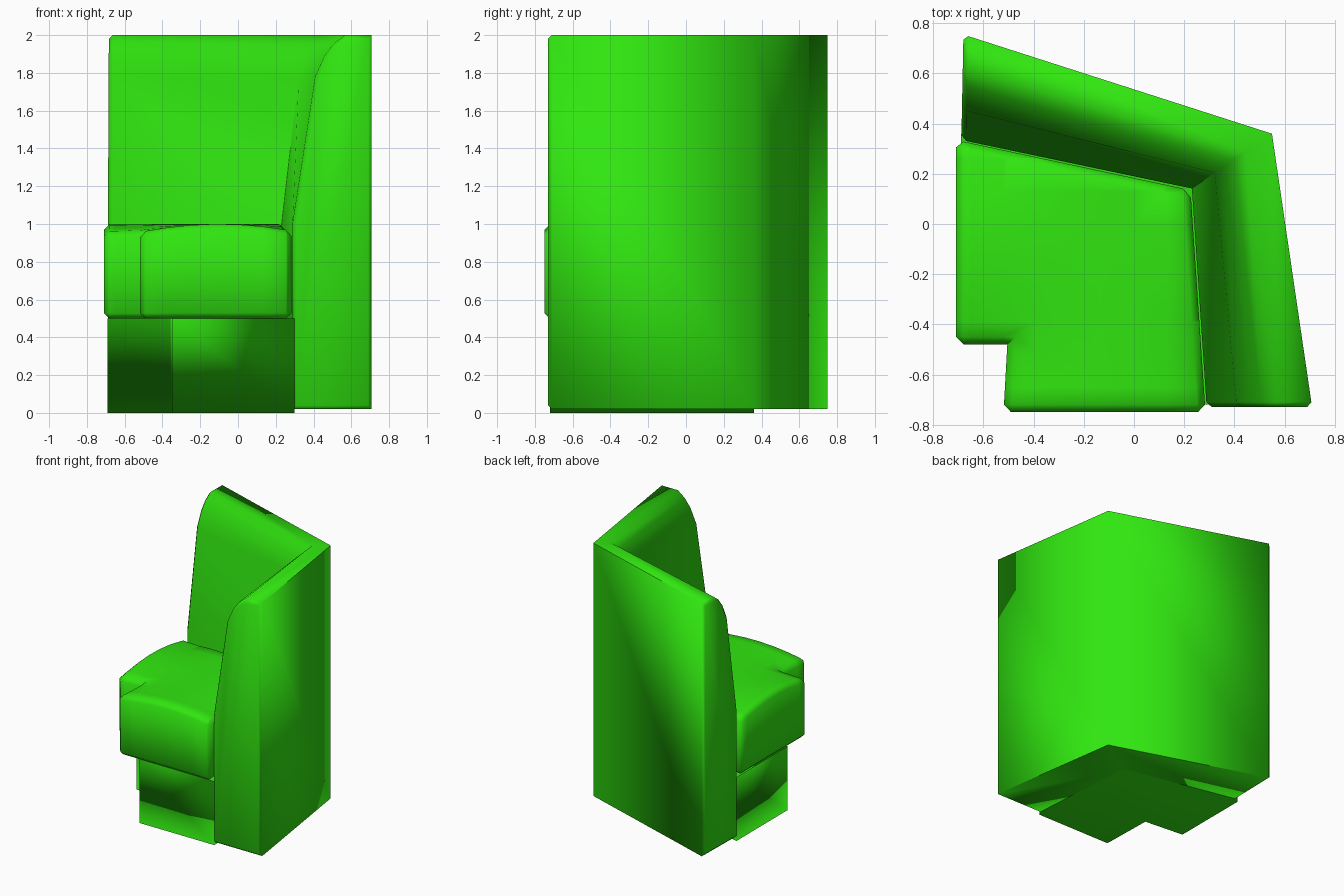
import bpy, bmesh
from mathutils import Vector

cube = bpy.data.objects.get("Cube")
if cube:
    bpy.data.objects.remove(cube, do_unlink=True)

# One upholstery colour
green = bpy.data.materials.new("bright_green")
rgba = (0.03, 0.79, 0.005, 1)
green.diffuse_color = rgba
green.use_nodes = True
green.node_tree.nodes["Principled BSDF"].inputs["Base Color"].default_value = rgba


def finish(name, bm, angle):
    bmesh.ops.recalc_face_normals(bm, faces=bm.faces)
    mesh = bpy.data.meshes.new(name)
    bm.to_mesh(mesh)
    bm.free()
    mesh.materials.append(green)
    obj = bpy.data.objects.new(name, mesh)
    bpy.context.collection.objects.link(obj)
    bpy.ops.object.select_all(action="DESELECT")
    obj.select_set(True)
    bpy.context.view_layer.objects.active = obj
    bpy.ops.object.shade_smooth_by_angle(angle=angle)
    return obj


def prism(outline, low, high):
    bm = bmesh.new()
    bottom = bm.faces.new([bm.verts.new((x, y, low)) for x, y in outline])
    new = bmesh.ops.extrude_face_region(bm, geom=[bottom], use_keep_orig=True)
    for v in new["geom"]:
        if isinstance(v, bmesh.types.BMVert):
            v.co.z = high
    bmesh.ops.recalc_face_normals(bm, faces=bm.faces)
    return bm


# Backrest: (depth, height) profile swept around the corner
profile = [(0, 0.02), (0, 2), (0.14, 2), (0.20, 1.955), (0.25, 1.89),
           (0.30, 1.78), (0.42, 1.0), (0.42, 0.02)]
path = [((-0.68, 0.755), (-0.02, -1)), ((0.55, 0.36), (-0.76, -0.52)),
        ((0.71, -0.73), (-1, 0))]
bm = bmesh.new()
rings = [[bm.verts.new((x + dx * d, y + dy * d, z)) for d, z in profile]
         for (x, y), (dx, dy) in path]
for a, b in zip(rings, rings[1:]):
    for i in range(len(profile)):
        j = (i + 1) % len(profile)
        bm.faces.new((a[i], a[j], b[j], b[i]))
caps = [bm.faces.new(rings[0]), bm.faces.new(rings[-1])]
bmesh.ops.recalc_face_normals(bm, faces=bm.faces)
bmesh.ops.bevel(bm, geom=[e for f in caps for e in f.edges], offset=0.02,
                segments=1, affect="EDGES")
finish("backrest", bm, 1.2)

# Seat cushion: chamfered L shape with a crowned top
bm = prism([(-0.71, 0.335), (0.225, 0.135), (0.285, -0.75), (-0.52, -0.75),
            (-0.505, -0.48), (-0.71, -0.48)], 0.5, 1.0)
bmesh.ops.bevel(bm, geom=[e for e in bm.edges if e.is_convex], offset=0.03,
                segments=1, affect="EDGES")
for axis in (Vector((1, 0, 0)), Vector((0, 1, 0))):
    for k in range(-5, 3):
        bmesh.ops.bisect_plane(bm, geom=bm.verts[:] + bm.edges[:] + bm.faces[:],
                               plane_co=axis * (k * 0.13), plane_no=axis)
for v in bm.verts:
    u = min(1, abs(v.co.x + 0.1) / 0.45)
    w = min(1, abs(v.co.y + 0.1) / 0.4)
    v.co.z -= 0.1 * (v.co.z - 0.5) * u * u * w * w
finish("seat_cushion", bm, 0.9)

# Base: open-topped L-shaped plinth, softly shaded into its underside
bm = prism([(-0.69, 0.36), (0.24, 0.16), (0.3, -0.72), (-0.35, -0.72),
            (-0.36, -0.3), (-0.69, -0.27)], 0.0, 0.5)
top = [f for f in bm.faces if f.calc_center_median().z > 0.45]
bmesh.ops.delete(bm, geom=top, context="FACES_ONLY")
base = finish("base", bm, 3.1)
weighted = base.modifiers.new("soft_shading", "WEIGHTED_NORMAL")
weighted.mode = "FACE_AREA"
weighted.weight = 60
